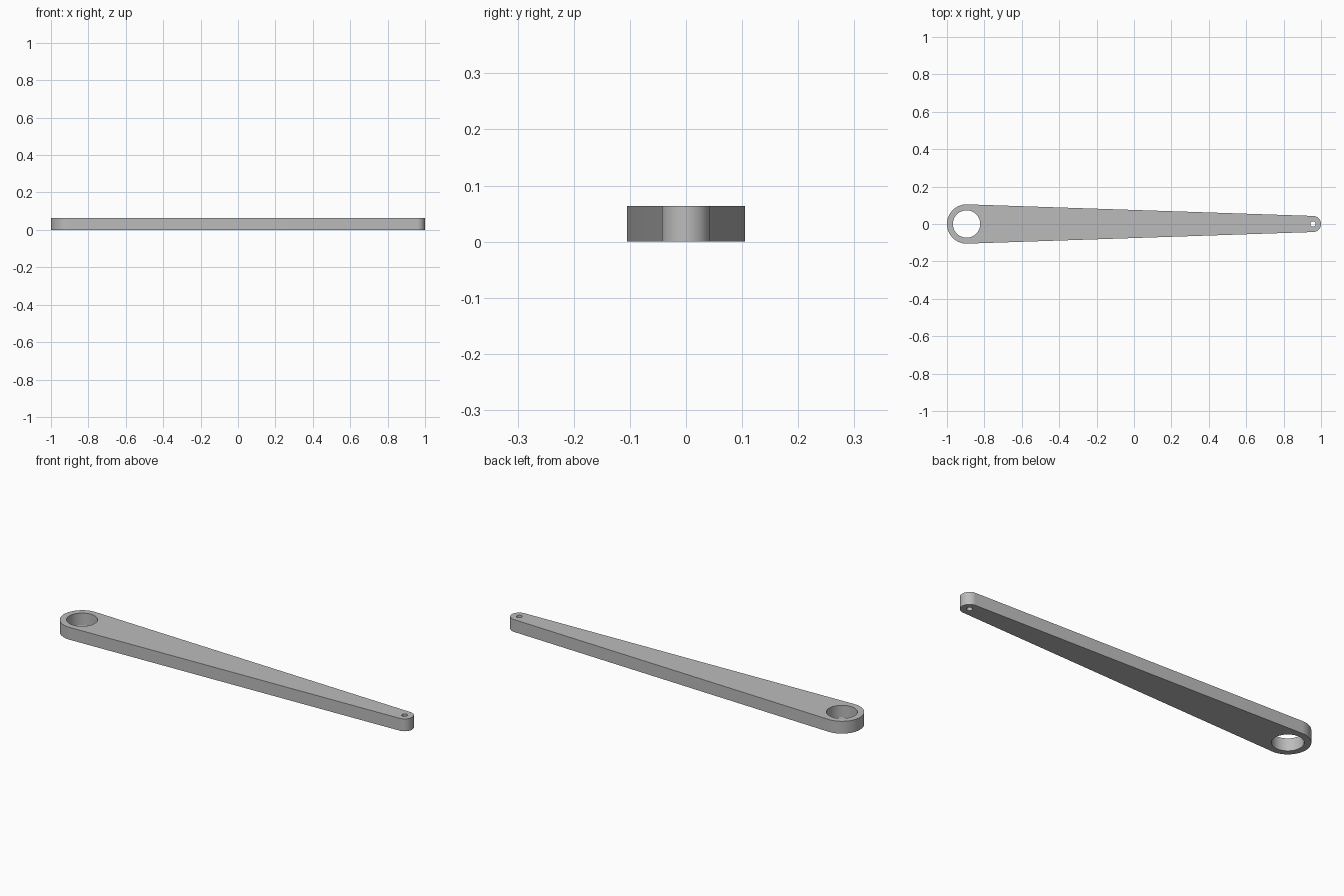
import bpy
import bmesh
from math import acos, cos, sin, pi, radians
from mathutils import Vector

cube = bpy.data.objects.get("Cube")
if cube:
    bpy.data.objects.remove(cube, do_unlink=True)

HEIGHT = 0.064
BIG_X, BIG_R, BIG_HOLE = -0.895, 0.105, 0.073
TIP_X, TIP_R, TIP_HOLE = 0.957, 0.043, 0.014

grey = bpy.data.materials.new("plain grey")
grey.use_nodes = True
colour = (0.5, 0.5, 0.5, 1)
grey.diffuse_color = colour
grey.node_tree.nodes["Principled BSDF"].inputs["Base Color"].default_value = colour


def arc(x, radius, start, end, steps):
    """Points along an arc centred on the arm's axis."""
    angles = [start + (end - start) * i / steps for i in range(steps + 1)]
    return [Vector((x + radius * cos(a), radius * sin(a), 0)) for a in angles]


def add_loop(bm, points):
    verts = [bm.verts.new(p) for p in points]
    return [bm.edges.new((v, verts[i - 1])) for i, v in enumerate(verts)]


# Tapered outline: two round ends joined by their common tangents
tangent = acos((BIG_R - TIP_R) / (TIP_X - BIG_X))
outline = (arc(BIG_X, BIG_R, tangent, 2 * pi - tangent, 40)
           + arc(TIP_X, TIP_R, -tangent, tangent, 32))

bm = bmesh.new()
edges = add_loop(bm, outline)

# Through holes for the shaft and the pin
for x, radius, steps in ((BIG_X, BIG_HOLE, 64), (TIP_X, TIP_HOLE, 32)):
    edges += add_loop(bm, arc(x, radius, 0, 2 * pi, steps)[:-1])

# Fill the flat plate and raise it to full thickness
bmesh.ops.triangle_fill(bm, edges=edges, use_beauty=True, use_dissolve=False)
raised = bmesh.ops.extrude_face_region(bm, geom=bm.faces[:], use_keep_orig=True)
top = [g for g in raised["geom"] if isinstance(g, bmesh.types.BMVert)]
bmesh.ops.translate(bm, verts=top, vec=(0, 0, HEIGHT))
bmesh.ops.recalc_face_normals(bm, faces=bm.faces[:])

mesh = bpy.data.meshes.new("lever_arm")
bm.to_mesh(mesh)
bm.free()
mesh.materials.append(grey)
arm = bpy.data.objects.new("lever_arm", mesh)
bpy.context.collection.objects.link(arm)

# Smooth round walls with crisp rims
bpy.ops.object.select_all(action="DESELECT")
arm.select_set(True)
bpy.context.view_layer.objects.active = arm
bpy.ops.object.shade_smooth_by_angle(angle=radians(30))
